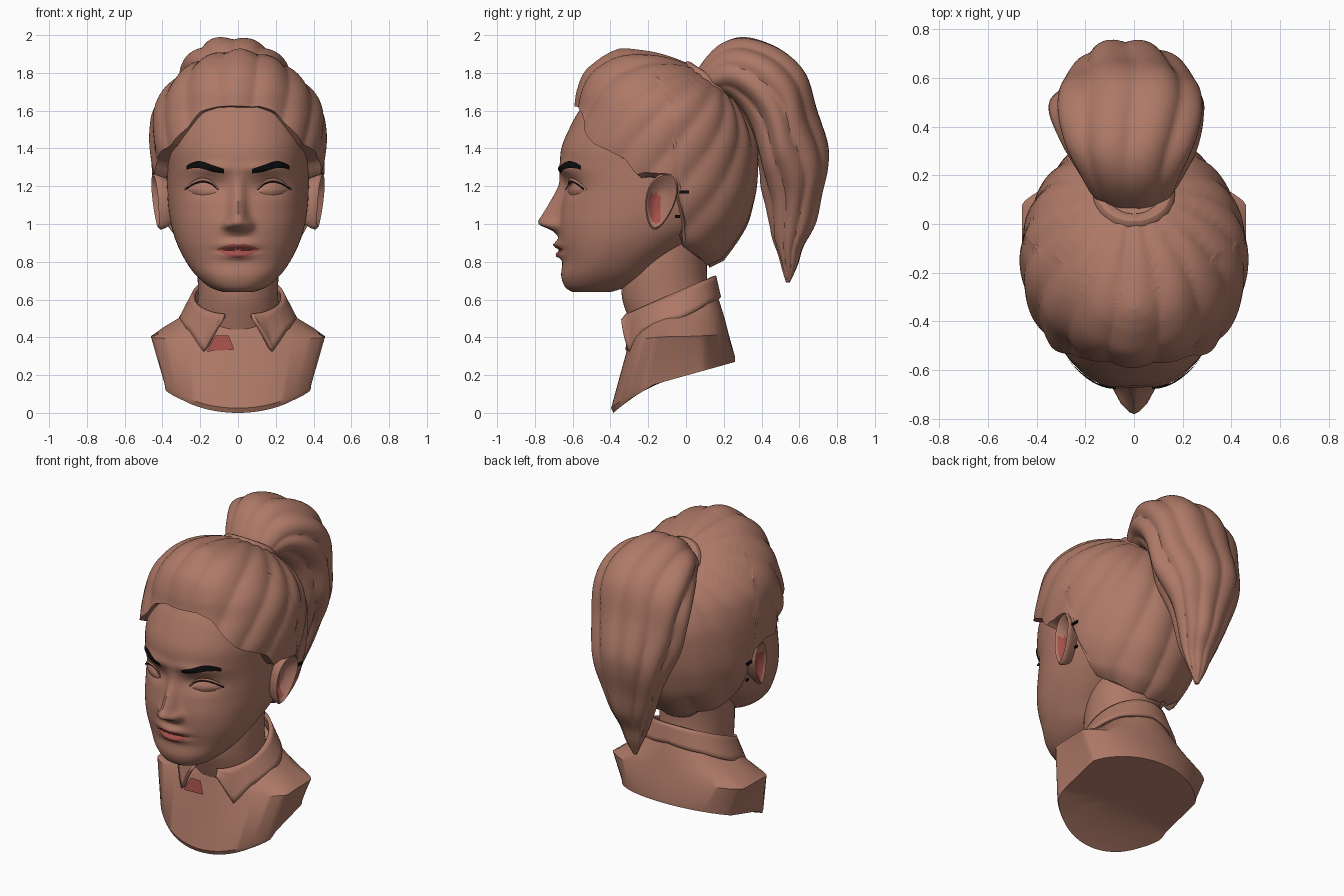
import bpy, bmesh, math
from mathutils import Vector

if "Cube" in bpy.data.objects:
    bpy.data.objects.remove(bpy.data.objects["Cube"])

sin, cos, pi = math.sin, math.cos, math.pi


def material(name, rgb):
    m = bpy.data.materials.new(name)
    m.diffuse_color = (*rgb, 1)
    m.use_nodes = True
    m.node_tree.nodes["Principled BSDF"].inputs["Base Color"].default_value = m.diffuse_color
    return m


CLAY = material("clay", (0.42, 0.19, 0.135))
RED = material("dull red", (0.37, 0.08, 0.07))
BLACK = material("black", (0.004, 0.004, 0.004))


def interp(table, t, smooth=True):
    """Rows start with the key; returns the interpolated remaining values."""
    t = min(max(t, table[0][0]), table[-1][0])
    i = 0
    while i < len(table) - 2 and t > table[i + 1][0]:
        i += 1
    a, b = table[i], table[i + 1]
    h = b[0] - a[0]
    u = (t - a[0]) / h
    p, n = table[max(i - 1, 0)], table[min(i + 2, len(table) - 1)]
    out = []
    for k in range(1, len(a)):
        if not smooth:
            out.append(a[k] + (b[k] - a[k]) * u)
            continue
        ma = (b[k] - p[k]) / (b[0] - p[0]) * h
        mb = (n[k] - a[k]) / (n[0] - a[0]) * h
        out.append((2*u**3 - 3*u*u + 1)*a[k] + (u**3 - 2*u*u + u)*ma
                   + (3*u*u - 2*u**3)*b[k] + (u**3 - u*u)*mb)
    return out


def grid(name, rows, mats=(CLAY,), closed=True, caps=True, rule=None, angle=50):
    bm = bmesh.new()
    vs = [[bm.verts.new(p) for p in r] for r in rows]
    n = len(rows[0])
    for i in range(len(rows) - 1):
        for j in range(n if closed else n - 1):
            k = (j + 1) % n
            f = bm.faces.new((vs[i][j], vs[i][k], vs[i+1][k], vs[i+1][j]))
            if rule:
                f.material_index = rule(i, f.calc_center_median())
    if closed and caps:
        bm.faces.new(vs[0])
        bm.faces.new(vs[-1])
    bmesh.ops.recalc_face_normals(bm, faces=bm.faces)
    me = bpy.data.meshes.new(name)
    bm.to_mesh(me)
    bm.free()
    ob = bpy.data.objects.new(name, me)
    bpy.context.collection.objects.link(ob)
    for m in mats:
        me.materials.append(m)
    bpy.ops.object.select_all(action='DESELECT')
    ob.select_set(True)
    bpy.context.view_layer.objects.active = ob
    bpy.ops.object.shade_smooth_by_angle(angle=math.radians(angle))
    return ob


# Head: height, front y, back y, half width
HEAD = [(.64, -.60, -.40, .08), (.66, -.635, -.33, .14), (.72, -.66, -.2, .215), (.8, -.655, -.1, .275),
        (.9, -.67, .05, .325), (1.0, -.675, .2, .355), (1.1, -.66, .28, .37), (1.2, -.648, .3, .375),
        (1.3, -.665, .32, .375), (1.4, -.66, .3, .375), (1.5, -.62, .25, .36), (1.6, -.565, .2, .33),
        (1.7, -.48, .1, .27), (1.78, -.38, 0, .12)]
NOSE = [(.93, 0, .05), (.965, .035, .06), (1.0, .105, .055), (1.05, .092, .045), (1.1, .07, .04),
        (1.2, .03, .034), (1.26, .01, .034), (1.32, 0, .04)]
P = 2.3


def bump(x, z, cx, cz, sx, sz):
    return math.exp(-((abs(x) - cx) / sx)**2 - ((z - cz) / sz)**2)


def detail(x, z):
    """Depth of the nose, eye sockets, brow ridge and mouth."""
    amt, w = interp(NOSE, z)
    d = -amt * math.exp(-(abs(x) / w)**2.4)
    d -= .028 * bump(x, z, .058, .995, .022, .024)
    d += .028 * bump(x, z, .16, 1.20, .09, .05)
    d -= .016 * bump(x, z, .14, 1.295, .11, .03)
    d -= .03 * bump(x, z, 0, .89, .085, .025)
    d -= .026 * bump(x, z, 0, .835, .075, .02)
    d += .014 * bump(x, z, 0, .862, .1, .008)
    return d


def face_y(x, z):
    f, b, w = interp(HEAD, z)
    c, h = (f + b) / 2, (b - f) / 2
    return c - h * max(0, 1 - abs(x / w)**P)**(1 / P) + detail(x, z)


def spow(v, e):
    return math.copysign(abs(v)**e, v)


rows = []
for i in range(111):
    z = .64 + 1.14 * i / 110
    f, b, w = interp(HEAD, z)
    row = []
    for j in range(160):
        a = 2 * pi * j / 160
        x = w * spow(sin(a), 2 / P)
        y = (f + b) / 2 - (b - f) / 2 * spow(cos(a), 2 / P)
        row.append((x, y + (detail(x, z) if cos(a) > 0 else 0), z))
    rows.append(row)
grid("head", rows, angle=60)


def patch(name, mat, table, side=1, off=.005, bulge=0):
    """Thin plate on the face; table rows are x, top z, bottom z."""
    rows = []
    for i in range(25):
        u = i / 24
        x = table[0][0] + (table[-1][0] - table[0][0]) * u
        top, low = interp(table, x)
        row = []
        for k in range(9):
            z = top + (low - top) * k / 8
            row.append((side * x, face_y(x, z) - off - bulge * sin(pi*u) * sin(pi*k/8), z))
        rows.append(row)
    return grid(name, rows, (mat,), closed=False)


patch("lips", RED, [(-.115, .866, .862), (-.07, .884, .838), (-.025, .896, .823), (0, .89, .82),
                    (.025, .896, .823), (.07, .884, .838), (.115, .866, .862)])
for s in (-1, 1):
    patch("eyebrow", BLACK, [(.075, 1.292, 1.268), (.13, 1.31, 1.275), (.2, 1.333, 1.295),
                             (.245, 1.325, 1.295), (.272, 1.31, 1.288)], s, .008)
    patch("eye", CLAY, [(.105, 1.178, 1.172), (.14, 1.21, 1.16), (.185, 1.222, 1.154),
                        (.23, 1.212, 1.16), (.27, 1.184, 1.178)], s, .003, .022)
    patch("eyelid", CLAY, [(.1, 1.187, 1.178), (.14, 1.228, 1.209), (.185, 1.243, 1.222),
                           (.23, 1.232, 1.211), (.282, 1.19, 1.178)], s, .012, .012)
    patch("eyelash", BLACK, [(.105, 1.184, 1.177), (.14, 1.217, 1.208), (.185, 1.228, 1.22),
                             (.23, 1.219, 1.209), (.278, 1.19, 1.178)], s, .02)

# Ears: concentric outlines with a raised rim and a hollow
LAYERS = [(.7, .34), (.95, .40), (1, .425), (.92, .437), (.78, .425), (.5, .395), (.25, .39), (.04, .39)]
for s in (-1, 1):
    rows = []
    for sc, x in LAYERS:
        row = []
        for j in range(40):
            t = 2 * pi * j / 40
            dz = sc * .15 * sin(t)
            dy = sc * .08 * cos(t) * (1 + .25 * sin(t)) + .2 * dz
            row.append((s * (x + .2 * dy + .06 * dz), -.135 + dy, 1.12 + dz))
        rows.append(row)
    grid("ear", rows, (CLAY, RED),
         rule=lambda i, c: int(i >= 4 and c.y < -.135 and c.z < 1.16))

# Neck
NECK = [(.4, -.27, .15, .22), (.5, -.305, .15, .22), (.62, -.34, .125, .212), (.75, -.33, .11, .215), (.95, -.25, .12, .22)]
rows = []
for i in range(20):
    z = .4 + .55 * i / 19
    f, b, w = interp(NECK, z)
    rows.append([(w * sin(a), (f + b)/2 - (b - f)/2 * cos(a), z)
                 for a in (2 * pi * j / 64 for j in range(64))])
grid("neck", rows)

# Hair cap: height, front y, back y, half width; its lower edge follows the hairline
HAIR = [(.76, -.38, .15, .2), (.8, -.4, .19, .245), (.9, -.43, .265, .32), (1.0, -.5, .325, .38), (1.1, -.57, .355, .42),
        (1.2, -.62, .375, .443), (1.4, -.665, .375, .462), (1.5, -.635, .345, .462), (1.6, -.59, .295, .448),
        (1.7, -.572, .22, .395), (1.8, -.53, .1, .30), (1.87, -.45, -.05, .2), (1.905, -.39, -.18, .1),
        (1.92, -.35, -.29, .02)]
HAIRLINE = [(0, 1.61), (14, 1.615), (26, 1.58), (38, 1.48), (48, 1.41), (60, 1.37), (70, 1.32), (75, 1.24), (79, 1.25),
            (95, 1.245), (98, 1.22), (102, .89), (120, .84), (150, .79), (180, .77)]
TAIL_BASE = Vector((0, .12, 1.74))
CORE = Vector((0, -.12, 1.35))


def hair_point(a, z, tuck):
    f, b, w = interp(HAIR, z)
    c = (f + b) / 2
    p = Vector((w * sin(a), c - (b - f)/2 * cos(a), z))
    v = p - TAIL_BASE                     # locks sweep towards the ponytail
    phi = math.atan2(v.x, .8 * v.y - .6 * v.z)
    lock = abs(sin(8.5 * phi + .5 * sin(5 * v.length))) - .5
    p = CORE + (p - CORE) * (1 + .03 * lock * min(1, v.length * 3))
    return Vector((p.x * tuck, c + (p.y - c) * tuck, p.z))


rows = []
for i in range(-1, 50):
    row = []
    for j in range(200):
        a = 2 * pi * j / 200
        deg = math.degrees(a)
        low = interp(HAIRLINE, min(deg, 360 - deg), False)[0]
        z = low + (1.92 - low) * sin(max(i, 0) / 49 * pi / 2)
        row.append(hair_point(a, z, (.86, .985)[i] if i in (-1, 0) and i == 0 else (.86 if i < 0 else 1)))
    rows.append(row)
grid("hair", rows, angle=40)

# Dark marks behind the ears
for s in (-1, 1):
    for y, z, w, x in ((-.01, 1.17, .05, .438), (-.045, 1.04, .025, .40)):
        bpy.ops.mesh.primitive_cube_add(size=1, location=(s * x, y, z))
        ob = bpy.context.object
        ob.name = "hair_mark"
        ob.scale = (.009, w, .015)
        ob.data.materials.append(BLACK)

# Ponytail: key, outer y z, inner y z, half width
TAIL = [(.06, 1.76, .17, 1.68, .12), (.07, 1.83, .2, 1.68, .17), (.18, 1.95, .25, 1.64, .22),
        (.32, 1.99, .31, 1.56, .27), (.5, 1.93, .35, 1.48, .305), (.63, 1.8, .37, 1.4, .31),
        (.69, 1.6, .39, 1.28, .29), (.75, 1.42, .40, 1.2, .25), (.755, 1.3, .43, 1.1, .21),
        (.72, 1.15, .45, 1.0, .165), (.685, 1.0, .46, .92, .125), (.62, .88, .49, .83, .085),
        (.59, .78, .51, .76, .05), (.55, .69, .53, .69, .012)]
TAIL = [(i, *r) for i, r in enumerate(TAIL)]
rows = []
for i in range(80):
    t = 13 * i / 79
    oy, oz, iy, iz, w = interp(TAIL, t)
    row = []
    for j in range(96):
        a = 2 * pi * j / 96
        fade = min(1, t / 3)
        r = 1 + fade * (.10 * (abs(sin(4.5 * a + .35 * sin(t))) - .6) + .03 * sin(3 * a + 1.3 * t))
        row.append((-.02 * fade + w * r * sin(a), (oy + iy)/2 + (oy - iy)/2 * r * cos(a),
                    (oz + iz)/2 + (oz - iz)/2 * r * cos(a)))
    rows.append(row)
grid("ponytail", rows, angle=40)
bpy.ops.mesh.primitive_torus_add(location=(0, .12, 1.75), rotation=(-.6, 0, 0), major_radius=.135,
                                 minor_radius=.035, major_segments=40, minor_segments=12)
tie = bpy.context.object
tie.name = "hair_tie"
tie.data.materials.append(CLAY)
bpy.ops.object.shade_smooth_by_angle()

# Shirt bust: slanted underside, flat arm cuts, shoulders rising to the neck
UNDER = [(-.40, 0), (-.385, 0), (-.3, .07), (-.17, .15), (.26, .27)]


def bust_ring(f, b, w, clip, z_front, z_side, z_back):
    row = []
    for j in range(96):
        a = 2 * pi * j / 96
        x = max(-clip, min(clip, w * sin(a)))
        c = cos(a)
        z = z_side + (z_front - z_side) * max(c, 0)**2 + (z_back - z_side) * max(-c, 0)**2
        row.append((x, (f + b)/2 - (b - f)/2 * c, z))
    return row


base = [(x, y, interp(UNDER, y, False)[0]) for x, y, z in bust_ring(-.385, .26, .44, .385, 0, 0, 0)]
rows = []
for k in (.02, .25, .5, .75, .95):
    pts = [(x * k, -.06 + (y + .06) * k) for x, y, z in base]
    rows.append([(x, y, interp(UNDER, y, False)[0]) for x, y in pts])
rows += [base,
         [(x * 1.01, y - .012 * max(0, -y * 2.5), z + .025) for x, y, z in base],
         bust_ring(-.30, .225, .52, .46, .38, .405, .42),
         bust_ring(-.29, .205, .40, .40, .42, .45, .5),
         bust_ring(-.285, .18, .30, .30, .44, .51, .58),
         bust_ring(-.28, .16, .22, .22, .46, .57, .64)]
grid("shirt", rows, angle=35)

# Collar: two pointed leaves meeting at the back
LOWER = [(17, .49), (36, .325), (55, .43), (75, .475), (100, .505), (140, .58), (180, .615)]
rows = []
for i in range(121):
    deg = -343 + 326 * i / 120 + 180
    a = math.radians(deg + 180)
    d = 180 - abs(deg)
    low = interp(LOWER, d, False)[0]
    top = Vector((.235 * sin(a), -.085 - .235 * cos(a), .62 - .105 * cos(a)))
    bot = Vector((.305 * sin(a), -.065 - (.29 if cos(a) > 0 else .24) * cos(a), low))
    rows.append([top.lerp(bot, k / 5) for k in range(6)])
collar = grid("collar", rows, closed=False)
mod = collar.modifiers.new("thickness", 'SOLIDIFY')
mod.thickness = .02
mod.offset = 0

# Red panel inside the collar opening
grid("collar_panel", [[(-.12, -.304, .41), (-.05, -.306, .41)],
                      [(-.165, -.312, .325), (-.02, -.322, .335)]], (RED,), closed=False)
